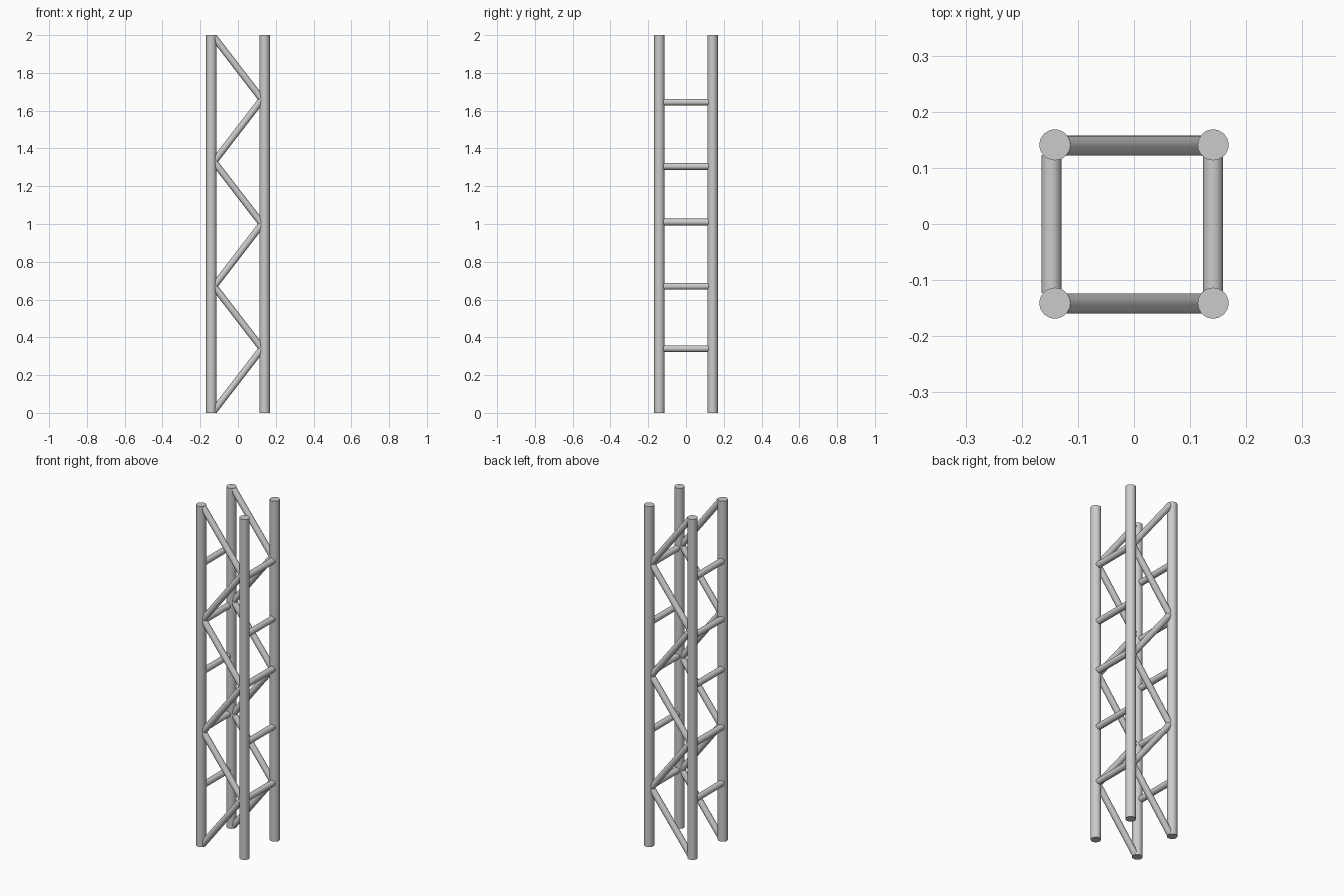
import bpy
from mathutils import Vector

if "Cube" in bpy.data.objects:
    bpy.data.objects.remove(bpy.data.objects["Cube"])

CHORD_R, BRACE_R = 0.0275, 0.0178
C = 0.141                     # chord offset from the centre


def tube(name, a, b, r, sides=32):
    """Capped cylinder running from point a to point b."""
    a, b = Vector(a), Vector(b)
    d = b - a
    bpy.ops.mesh.primitive_cylinder_add(vertices=sides, radius=r, depth=d.length,
                                        location=(a + b) / 2)
    ob = bpy.context.object
    ob.name = name
    ob.rotation_euler = d.to_track_quat('Z', 'Y').to_euler()
    bpy.ops.object.shade_smooth_by_angle()
    return ob


# four upright main tubes
for sx, side in ((-1, "left"), (1, "right")):
    for sy, face in ((-1, "front"), (1, "back")):
        tube(f"chord_{face}_{side}", (sx * C, sy * C, 0), (sx * C, sy * C, 2), CHORD_R)

# zigzag diagonals on the front and back faces
zig = [(-0.127 if k % 2 == 0 else 0.127, 0.011 + k * 0.3297) for k in range(7)]
for y, face in ((-0.1415, "front"), (0.1395, "back")):
    for k, ((x0, z0), (x1, z1)) in enumerate(zip(zig, zig[1:])):
        tube(f"diagonal_{face}_{k + 1}", (x0, y, z0), (x1, y, z1), BRACE_R)

# level rungs on the left and right faces
for x, side in ((-0.147, "left"), (0.141, "right")):
    for k, z in enumerate((0.34, 0.67, 1.01, 1.305, 1.645)):
        tube(f"rung_{side}_{k + 1}", (x, -0.123, z), (x, 0.123, z), BRACE_R)
